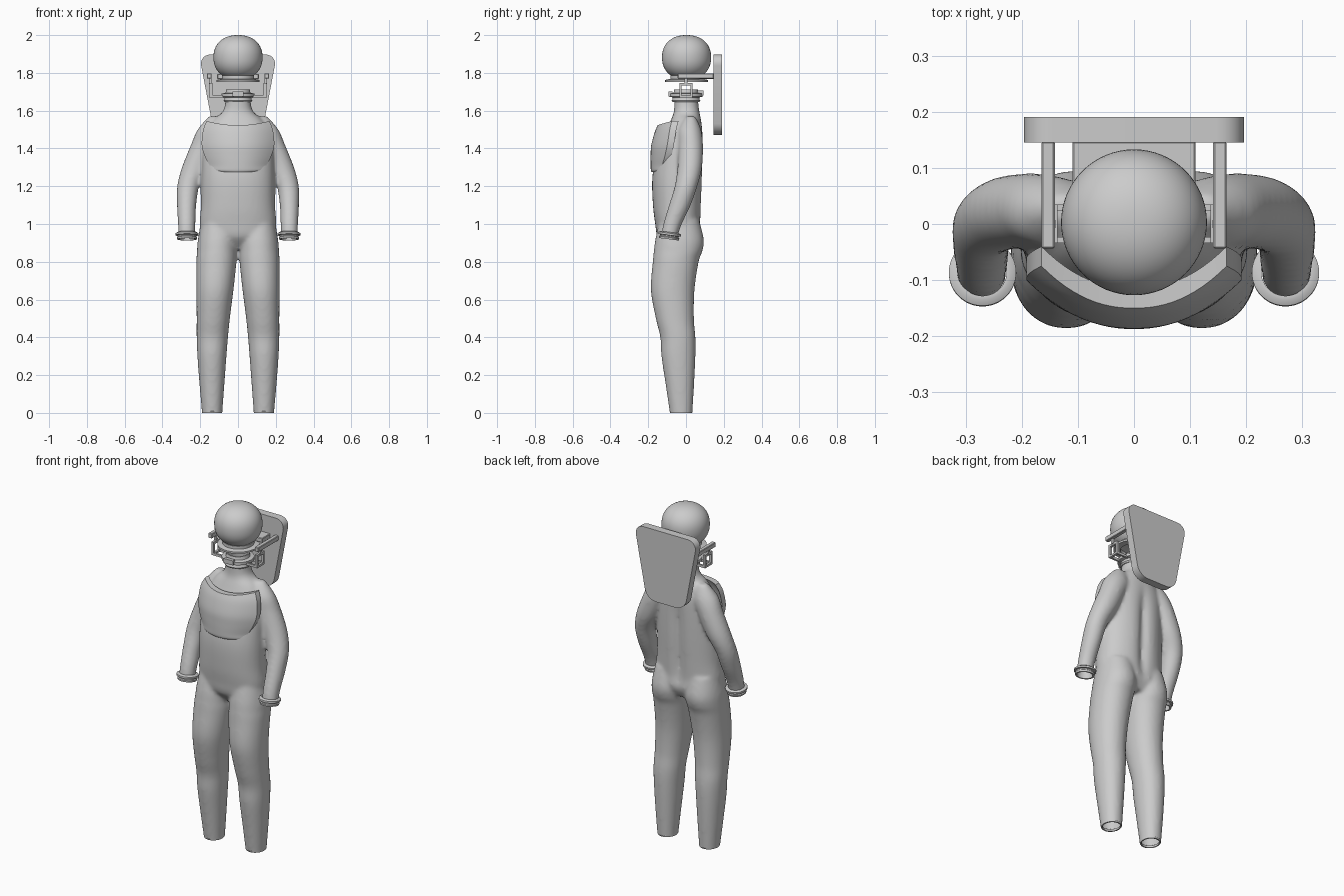
import bpy, bmesh, math
from mathutils import Vector, Matrix

if "Cube" in bpy.data.objects:
    bpy.data.objects.remove(bpy.data.objects["Cube"])


def add_object(name, bm, angle=40):
    bmesh.ops.recalc_face_normals(bm, faces=bm.faces)
    mesh = bpy.data.meshes.new(name)
    bm.to_mesh(mesh)
    bm.free()
    ob = bpy.data.objects.new(name, mesh)
    bpy.context.collection.objects.link(ob)
    bpy.ops.object.select_all(action='DESELECT')
    ob.select_set(True)
    bpy.context.view_layer.objects.active = ob
    bpy.ops.object.shade_smooth_by_angle(angle=math.radians(angle))
    return ob


def spline(rows, steps=6):
    """Catmull-Rom interpolation of section rows."""
    pts = [Vector(r) for r in rows]
    out = []
    for i in range(len(pts) - 1):
        p0, p1, p2, p3 = pts[max(i - 1, 0)], pts[i], pts[i + 1], pts[min(i + 2, len(pts) - 1)]
        for k in range(steps):
            t = k / steps
            out.append(0.5 * (2 * p1 + (p2 - p0) * t + (2 * p0 - 5 * p1 + 4 * p2 - p3) * t * t
                              + (3 * p1 - p0 - 3 * p2 + p3) * t ** 3))
    return out + [pts[-1]]


def loft(bm, rows, side=1, power=2.0, groove=0.0, n=40):
    """Closed tube through sections (z, centre x, half width, front y, back y)."""
    rings = []
    for z, cx, rx, yf, yb in spline(rows):
        ring = []
        for i in range(n):
            a = math.tau * i / n
            c, s = math.cos(a), math.sin(a)
            x = rx * math.copysign(abs(c) ** (2 / power), c)
            y = (yf + yb) / 2 + (yb - yf) / 2 * math.copysign(abs(s) ** (2 / power), s)
            if s > 0:
                y -= groove * math.exp(-(x / 0.03) ** 2 - ((z - 1.2) / 0.25) ** 4)
            ring.append(bm.verts.new((side * (cx + x), y, z)))
        rings.append(ring)
    for a, b in zip(rings, rings[1:]):
        for i in range(n):
            bm.faces.new((a[i], a[(i + 1) % n], b[(i + 1) % n], b[i]))
    bm.faces.new(rings[0])
    bm.faces.new(rings[-1])


def lathe(name, profile, matrix=Matrix(), n=48, closed=True):
    bm = bmesh.new()
    pts = [bm.verts.new((r, 0, z)) for r, z in profile]
    pairs = list(zip(pts, pts[1:])) + ([(pts[-1], pts[0])] if closed else [])
    edges = [bm.edges.new(p) for p in pairs]
    bmesh.ops.spin(bm, geom=pts + edges, axis=(0, 0, 1), cent=(0, 0, 0),
                   angle=math.tau, steps=n)
    bmesh.ops.remove_doubles(bm, verts=bm.verts, dist=1e-5)
    bm.transform(matrix)
    return add_object(name, bm)


def box(bm, x0, x1, y0, y1, z0, z1):
    m = Matrix.Translation(((x0 + x1) / 2, (y0 + y1) / 2, (z0 + z1) / 2))
    bmesh.ops.create_cube(bm, size=1, matrix=m @ Matrix.Diagonal((x1 - x0, y1 - y0, z1 - z0, 1)))


# Suit: torso, legs and arms blended into one skin
bm = bmesh.new()
loft(bm, [(1.69, 0, .066, -.062, .064), (1.63, 0, .069, -.062, .066), (1.59, 0, .085, -.065, .072),
          (1.55, 0, .13, -.08, .08), (1.48, 0, .17, -.11, .09), (1.40, 0, .186, -.15, .092),
          (1.25, 0, .193, -.178, .09), (1.1, 0, .196, -.175, .084), (1.0, 0, .203, -.163, .08),
          (.93, 0, .19, -.15, .082), (.87, 0, .12, -.10, .05)], power=2.25, groove=.025)
for s in (-1, 1):
    loft(bm, [(1.02, .105, .09, -.14, .07), (.92, .108, .104, -.162, .094), (.86, .111, .106, -.17, .088),
              (.8, .114, .106, -.176, .067), (.65, .122, .098, -.186, .045), (.5, .131, .088, -.16, .042),
              (.4, .136, .083, -.136, .05), (.3, .138, .077, -.13, .05), (.15, .138, .066, -.108, .043),
              (.0, .137, .054, -.086, .034), (-.05, .137, .052, -.08, .03)], s, 2.1)
    loft(bm, [(1.57, .125, .03, 0, .05), (1.50, .14, .074, -.04, .08), (1.42, .175, .074, -.04, .09),
              (1.30, .226, .071, -.045, .085), (1.2, .264, .058, -.06, .06), (1.1, .272, .051, -.09, .025),
              (1.0, .272, .046, -.12, -.022), (.93, .272, .044, -.132, -.045),
              (.88, .272, .044, -.137, -.05)], s)
raw = add_object("suit_base", bm)
rem = raw.modifiers.new("blend", 'REMESH')
rem.mode = 'VOXEL'
rem.voxel_size = .01
smo = raw.modifiers.new("smooth", 'SMOOTH')
smo.factor = .5
smo.iterations = 8
skin = bpy.data.meshes.new_from_object(raw.evaluated_get(bpy.context.evaluated_depsgraph_get()))
bpy.data.objects.remove(raw)
bm = bmesh.new()
bm.from_mesh(skin)


def cut(co, no, keep_test):
    vs = [v for v in bm.verts if keep_test(v.co)]
    es = {e for v in vs for e in v.link_edges}
    fs = {f for v in vs for f in v.link_faces}
    vs = {v for f in fs for v in f.verts}
    es = {e for f in fs for e in f.edges}
    bmesh.ops.bisect_plane(bm, geom=list(vs) + list(es) + list(fs), plane_co=co,
                           plane_no=no, clear_outer=True)


# Open the ankles, wrists and neck
cut((0, 0, .003), (0, 0, -1), lambda c: c.z < .1)
cut((0, 0, .935), (0, 0, -1), lambda c: c.z < .98 and abs(c.x) > .2235 and c.y < -.02)
cut((0, 0, 1.67), (0, 0, 1), lambda c: c.z > 1.64)
add_object("suit", bm, 60)

# Ankle hems: narrow inner lip around each trouser opening
for s, side in ((-1, "right"), (1, "left")):
    lathe(side + "_ankle_hem", [(.054, 0), (.056, .008), (.052, .016), (.047, .012), (.047, 0)],
          Matrix.Translation((s * .137, -.026, 0)) @ Matrix.Diagonal((.97, 1.08, 1, 1)))
    # Wrist rings, tilted with the forearm
    lathe(side + "_wrist_ring", [(.043, -.018), (.052, -.018), (.054, -.008), (.049, -.004), (.050, .002),
                                 (.060, .004), (.060, .014), (.050, .020), (.043, .020)],
          Matrix.Translation((s * .270, -.088, .937)) @ Matrix.Rotation(-.13, 4, 'X'))

# Chest plate: curved shell with a dipped neckline
bm = bmesh.new()
rows = spline([(1.545, .165, -.150, .075), (1.50, .184, -.166, .08), (1.42, .192, -.184, .085),
               (1.36, .176, -.187, .075), (1.31, .150, -.187, .06), (1.285, .132, -.186, .045),
               (1.275, .10, -.182, .03)], 4)
cols = 24
grid = []
for z, w, y, bend in rows:
    line = []
    for i in range(cols + 1):
        u = 2 * i / cols - 1
        dip = .022 * (1 - u * u) * max(0, (z - 1.4) / .145)
        line.append(bm.verts.new((u * w, y + bend * abs(u) ** 2.2, z - dip)))
    grid.append(line)
for a, b in zip(grid, grid[1:]):
    for i in range(cols):
        bm.faces.new((a[i], b[i], b[i + 1], a[i + 1]))
bmesh.ops.recalc_face_normals(bm, faces=bm.faces)
back = bmesh.ops.extrude_face_region(bm, geom=bm.faces[:])
for v in back["geom"]:
    if isinstance(v, bmesh.types.BMVert):
        v.co.y += .035
add_object("chest_plate", bm)

# Helmet: squashed globe over a stepped neck flange
globe = []
for k in range(25):
    a = math.pi / 2 - k / 24 * math.radians(145)
    c, s = max(math.cos(a), 0), math.sin(a)
    globe.append((.13 * c ** .9, 1.882 + .118 * math.copysign(abs(s) ** .9, s)))
globe[0] = (0, 2.0)
lathe("helmet", globe + [(.086, 1.785), (.086, 1.768), (.113, 1.763), (.113, 1.753), (.075, 1.753), (.075, 1.775),
                         (0, 1.79)], Matrix.Translation((0, .003, 0)), 64, closed=False)

# Neck collar with stacked rings
lathe("neck_collar", [(.06, 1.645), (.071, 1.645), (.076, 1.653), (.071, 1.66), (.071, 1.67), (.088, 1.674),
                      (.088, 1.690), (.066, 1.694), (.062, 1.712), (.055, 1.712)])
bm = bmesh.new()
box(bm, -.03, .03, -.092, -.072, 1.675, 1.702)
box(bm, -.025, .025, .06, .092, 1.68, 1.708)
add_object("collar_clasps", bm)

# Back panel: tapered slab with rounded corners
bm = bmesh.new()
face = bm.faces.new([bm.verts.new((x, .145, z)) for x, z in
                     ((-.125, 1.472), (.125, 1.472), (.206, 1.897), (-.206, 1.897))])
bmesh.ops.bevel(bm, geom=bm.verts[:], offset=.06, segments=8, affect='VERTICES', profile=.5)
ext = bmesh.ops.extrude_face_region(bm, geom=bm.faces[:])
for v in ext["geom"]:
    if isinstance(v, bmesh.types.BMVert):
        v.co.y += .046
add_object("back_panel", bm, 30)

# Support bars and plate linking panel and helmet
bm = bmesh.new()
box(bm, -.11, .11, .07, .147, 1.768, 1.795)
for s in (-1, 1):
    box(bm, *sorted((s * .141, s * .165)), -.044, .147, 1.77, 1.798)
bmesh.ops.bevel(bm, geom=bm.edges[:], offset=.003, segments=1, affect='EDGES')
add_object("helmet_supports", bm, 30)

# Side brackets joining the bars to the collar
bm = bmesh.new()
for s in (-1, 1):
    outer = sorted((s * .136, s * .150))
    for y in (-.034, .024):
        box(bm, *outer, y, y + .011, 1.668, 1.745)
        box(bm, *sorted((s * .075, s * .15)), y, y + .011, 1.668, 1.682)
    box(bm, *outer, -.034, .035, 1.732, 1.746)
    box(bm, *outer, -.034, .035, 1.668, 1.680)
    box(bm, *sorted((s * .140, s * .154)), -.007, .007, 1.74, 1.775)
add_object("side_brackets", bm, 30)
